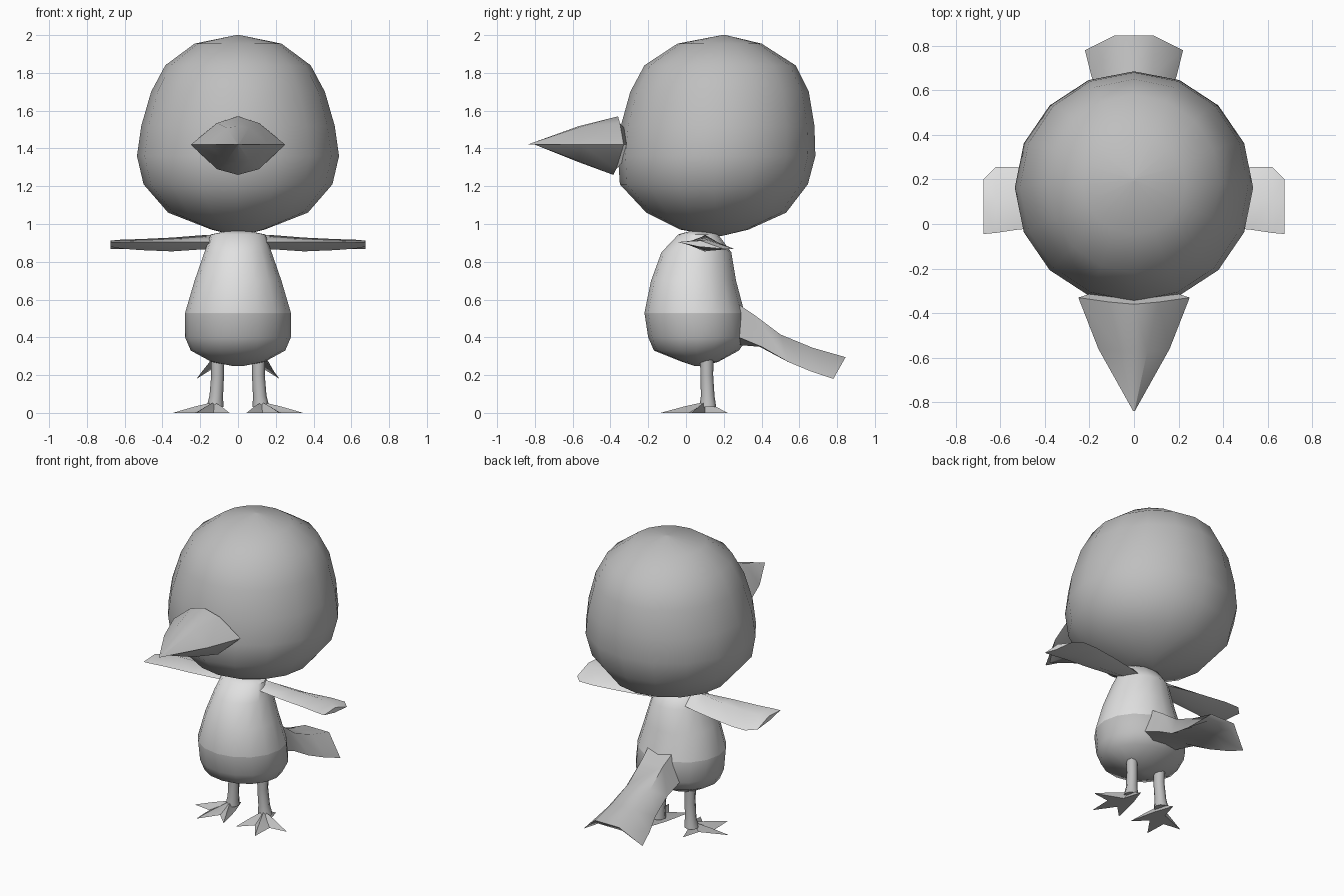
import bpy
from math import cos, sin, pi, radians

cube = bpy.data.objects.get("Cube")
if cube:
    bpy.data.objects.remove(cube, do_unlink=True)


def material(name, value):
    m = bpy.data.materials.new(name)
    m.use_nodes = True
    m.diffuse_color = (value, value, value, 1)
    m.node_tree.nodes["Principled BSDF"].inputs["Base Color"].default_value = m.diffuse_color
    return m


GREY = material("mid grey", 0.52)
PALE = material("pale grey", 0.75)


def build(name, verts, faces, mats, angle=50):
    mesh = bpy.data.meshes.new(name)
    mesh.from_pydata(verts, [], faces)
    for m in mats:
        mesh.materials.append(m)
    obj = bpy.data.objects.new(name, mesh)
    bpy.context.collection.objects.link(obj)
    bpy.ops.object.select_all(action='DESELECT')
    obj.select_set(True)
    bpy.context.view_layer.objects.active = obj
    bpy.ops.object.mode_set(mode='EDIT')
    bpy.ops.mesh.select_all(action='SELECT')
    bpy.ops.mesh.normals_make_consistent(inside=False)
    bpy.ops.object.mode_set(mode='OBJECT')
    bpy.ops.object.shade_smooth_by_angle(angle=radians(angle))
    return obj


def loft(name, rings, mats, angle=50):
    """Skin equal-length rings of points and cap both ends."""
    n = len(rings[0])
    verts = [p for ring in rings for p in ring]
    faces = [(k * n + i, k * n + (i + 1) % n, (k + 1) * n + (i + 1) % n, (k + 1) * n + i)
             for k in range(len(rings) - 1) for i in range(n)]
    faces += [tuple(range(n)), tuple(range(len(verts) - n, len(verts)))]
    return build(name, verts, faces, mats, angle)


def oval(z, rx, front, back, n=16):
    cy, ry = (front + back) / 2, (back - front) / 2
    return [(rx * sin(2 * pi * i / n), cy + ry * cos(2 * pi * i / n), z) for i in range(n)]


# Head: stacked ovals (height, half width, front, back)
head = [(2.0, .01, .19, .21), (1.955, .23, -.045, .40), (1.84, .385, -.22, .58),
        (1.7, .46, -.295, .65), (1.52, .512, -.345, .68), (1.36, .535, -.36, .685),
        (1.21, .50, -.35, .645), (1.06, .37, -.21, .53), (.97, .14, -.03, .33),
        (.937, .01, .17, .19)]
loft("head", [oval(*r) for r in head], [GREY])

# Body: pale above the waist line, grey below
body = [(.962, .06, .02, .12), (.945, .145, -.04, .17), (.85, .178, -.13, .24),
        (.7, .23, -.185, .265), (.53, .28, -.22, .31), (.4, .28, -.2, .33),
        (.33, .25, -.17, .28), (.27, .14, -.02, .17), (.247, .02, .05, .09)]
torso = loft("body", [oval(*r) for r in body], [PALE, GREY])
for f in torso.data.polygons:
    f.material_index = 1 if f.center.z < .53 else 0


# Beak: two half shells meeting along the mouth line
def beak(name, tip_y, edge, ridge, mid):
    base = [(-.25, -.33, 1.42), (-edge[0], edge[1], edge[2]), (0, *ridge),
            (edge[0], edge[1], edge[2]), (.25, -.33, 1.42), (0, -.25, 1.42)]
    centre = [(-.16, -.56, 1.42), (-.06, -.57, mid), (0, -.57, mid + (mid - 1.42) * .08),
              (.06, -.57, mid), (.16, -.56, 1.42), (0, -.56, 1.42)]
    tip = [(x * .02, tip_y, 1.42) for x, y, z in centre]
    loft(name, [base, centre, tip], [GREY], 35)


beak("upper_beak", -.84, (.11, -.35, 1.535), (-.36, 1.57), 1.51)
beak("lower_beak", -.80, (.11, -.37, 1.29), (-.385, 1.26), 1.335)

# Tail: arched fan drooping at its outer corners
tail_rings = []
for wide, narrow, side, top, under in (
        (.15, .09, (.28, .40), (.27, .58), (.27, .36)),
        (.14, .08, (.40, .35), (.36, .52), (.39, .35)),
        (.15, .08, (.54, .27), (.50, .415), (.53, .31)),
        (.19, .085, (.66, .22), (.67, .345), (.68, .28)),
        (.22, .09, (.78, .18), (.845, .295), (.81, .26))):
    tail_rings.append([(-wide, *side), (-narrow, *top), (narrow, *top),
                       (wide, *side), (narrow, *under), (-narrow, *under)])
loft("tail", tail_rings, [GREY], 60)

# Wings, legs and feet, once per side
wing = [(.08, .03, .17, .945, .88), (.2, .01, .2, .94, .865), (.35, -.01, .23, .928, .855),
        (.52, -.025, .255, .92, .862), (.62, -.04, .255, .917, .87), (.675, -.045, .2, .912, .88)]
toes = [(.345, .03), (.225, .015), (.22, -.135), (.13, -.005),
        (.045, -.09), (.085, .09), (.13, .22), (.165, .1)]

for side, s in (("left", 1), ("right", -1)):
    rings = []
    for x, lead, trail, top, low in wing:
        w = trail - lead
        rings.append([(s * x, lead, .905), (s * x, lead + w * .5, top),
                      (s * x, trail, .868), (s * x, lead + w * .45, low)])
    loft(side + "_wing", rings, [PALE], 60)

    leg = []
    for z, cx, cy, r in ((.34, .11, .11, .036), (.2, .108, .11, .034),
                         (.09, .115, .115, .036), (.03, .122, .115, .045)):
        leg.append([(s * (cx + r * cos(pi * i / 4)), cy + r * sin(pi * i / 4), z)
                    for i in range(8)])
    loft(side + "_leg", leg, [GREY])

    # Foot: star of three front toes and a heel, with ridges rising to the ankle
    hub = (.125, .1)
    verts = [(s * x, y, 0) for x, y in toes]
    for i, (x, y) in enumerate(toes):
        t = .45 if i % 2 == 0 else .5
        verts.append((s * (hub[0] + (x - hub[0]) * t), hub[1] + (y - hub[1]) * t,
                      .035 if i % 2 == 0 else .025))
    verts.append((s * hub[0], hub[1], .058))
    faces = [tuple(range(8))]
    for i in range(8):
        j = (i + 1) % 8
        faces += [(i, j, 8 + j), (i, 8 + j, 8 + i), (8 + i, 8 + j, 16)]
    build(side + "_foot", verts, faces, [GREY], 40)
